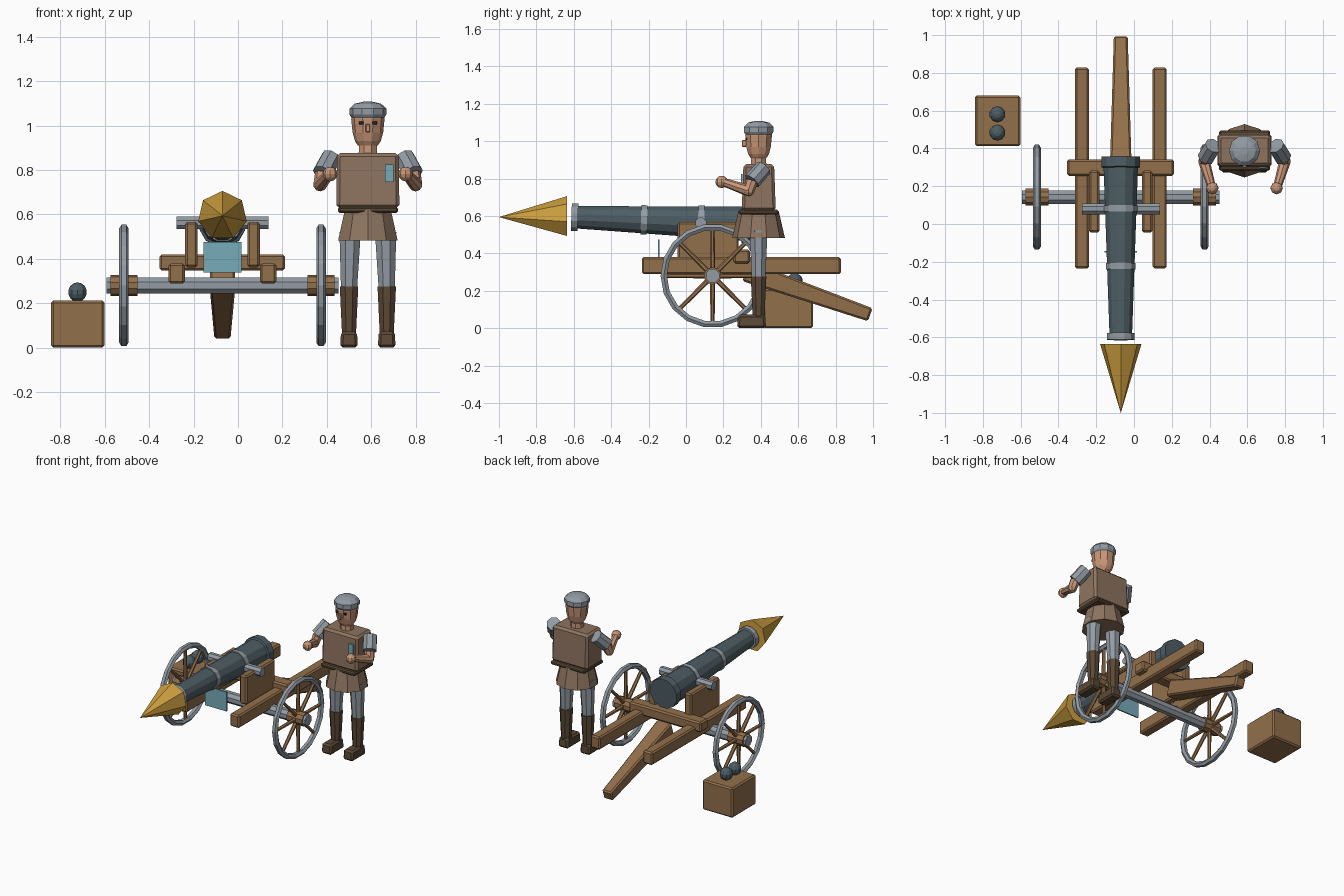
import bpy, bmesh, math
from mathutils import Vector

if "Cube" in bpy.data.objects:
    bpy.data.objects.remove(bpy.data.objects["Cube"])


def material(name, rgb):
    m = bpy.data.materials.new(name)
    m.diffuse_color = (*rgb, 1)
    m.use_nodes = True
    m.node_tree.nodes["Principled BSDF"].inputs["Base Color"].default_value = m.diffuse_color
    return m


WOOD = material("wood", (0.29, 0.16, 0.07))
IRON = material("pale_iron", (0.29, 0.33, 0.37))
GUN = material("gunmetal", (0.075, 0.112, 0.128))
GOLD = material("gold", (0.62, 0.35, 0.05))
TEAL = material("teal", (0.18, 0.41, 0.49))
TUNIC = material("tunic_brown", (0.27, 0.175, 0.115))
SKIN = material("skin", (0.58, 0.31, 0.185))
BOOT = material("boot_leather", (0.105, 0.066, 0.036))
DARK = material("dark", (0.02, 0.015, 0.012))


def finish(name, bm, mat, bevel=0):
    bmesh.ops.recalc_face_normals(bm, faces=bm.faces[:])
    me = bpy.data.meshes.new(name)
    bm.to_mesh(me)
    bm.free()
    me.materials.append(mat)
    ob = bpy.data.objects.new(name, me)
    bpy.context.collection.objects.link(ob)
    if bevel:
        mod = ob.modifiers.new("bevel", 'BEVEL')
        mod.width = bevel
        mod.segments = 1
    return ob


def box(name, x, y, z, mat, bevel=0.01, taper=(1, 1)):
    """Box from x, y and z ranges; taper scales the top face."""
    bm = bmesh.new()
    bmesh.ops.create_cube(bm, size=1)
    for v in bm.verts:
        k = taper if v.co.z > 0 else (1, 1)
        v.co = ((x[0] + x[1]) / 2 + v.co.x * (x[1] - x[0]) * k[0],
                (y[0] + y[1]) / 2 + v.co.y * (y[1] - y[0]) * k[1],
                (z[0] + z[1]) / 2 + v.co.z * (z[1] - z[0]))
    return finish(name, bm, mat, bevel)


def loft(name, a, b, profile, sides, mat, phase=0.0, squash=1.0, bevel=0):
    """Rings of (position 0-1, radius) along the line a-b."""
    a, b = Vector(a), Vector(b)
    axis = (b - a).normalized()
    ref = Vector((0, 0, 1)) if abs(axis.z) < 0.9 else Vector((0, -1, 0))
    u = (ref - axis * ref.dot(axis)).normalized()
    w = axis.cross(u) * squash
    bm = bmesh.new()
    rings = []
    for t, r in profile:
        c = a.lerp(b, t)
        ring = []
        for i in range(sides):
            ang = 2 * math.pi * (i + phase) / sides
            ring.append(bm.verts.new(c + r * (u * math.cos(ang) + w * math.sin(ang))))
        rings.append(ring)
    for p, q in zip(rings, rings[1:]):
        for i in range(sides):
            j = (i + 1) % sides
            bm.faces.new((p[i], p[j], q[j], q[i]))
    bm.faces.new(rings[0])
    bm.faces.new(rings[-1])
    bmesh.ops.remove_doubles(bm, verts=bm.verts[:], dist=0.0003)
    return finish(name, bm, mat, bevel)


def rod(name, a, b, r0, r1, sides, mat, phase=0.0):
    return loft(name, a, b, [(0, r0), (1, r1)], sides, mat, phase)


def ball(name, c, r, mat, seg=10, rings=7):
    bm = bmesh.new()
    bmesh.ops.create_uvsphere(bm, u_segments=seg, v_segments=rings, radius=r)
    bmesh.ops.translate(bm, verts=bm.verts[:], vec=c)
    return finish(name, bm, mat)


def wheel_rim(name, c, R, r, mat, n=18, m=6):
    bm = bmesh.new()
    rings = []
    for i in range(n):
        A = 2 * math.pi * i / n
        ring = []
        for k in range(m):
            B = 2 * math.pi * (k + 0.5) / m
            d = R + r * math.cos(B)
            ring.append(bm.verts.new((c[0] + r * 1.1 * math.sin(B), c[1] + d * math.cos(A), c[2] + d * math.sin(A))))
        rings.append(ring)
    for i in range(n):
        p, q = rings[i], rings[(i + 1) % n]
        for k in range(m):
            j = (k + 1) % m
            bm.faces.new((p[k], p[j], q[j], q[k]))
    return finish(name, bm, mat)


# ---- Cannon barrel, slightly raised at the muzzle ----
CX = -0.07
Y0, Y1, Z0, Z1 = -0.61, 0.355, 0.594, 0.557


def on_axis(y):
    return (CX, y, Z0 + (Z1 - Z0) * (y - Y0) / (Y1 - Y0))


loft("barrel", on_axis(Y0), on_axis(Y1),
     [(0, 0.061), (0.94, 0.094), (0.945, 0.106), (1, 0.106)], 12, GUN, 0.5)
for name, y0, y1, r in (("muzzle_ring", -0.613, -0.578, 0.076),
                        ("front_band", -0.241, -0.208, 0.081),
                        ("rear_band", 0.064, 0.097, 0.092)):
    rod(name, on_axis(y0), on_axis(y1), r, r, 12, IRON, 0.5)
rod("trunnion", (-0.276, 0.08, 0.562), (0.138, 0.08, 0.562), 0.031, 0.031, 8, IRON, 0.5)

# Pointed golden bolt ahead of the muzzle
rod("bolt_tip", (CX, -0.636, 0.594), (CX, -1.0, 0.594), 0.112, 0.0002, 7, GOLD)

# ---- Carriage ----
for s, side in ((-1, "left"), (1, "right")):
    def sx(a, b):
        return sorted((CX + s * a, CX + s * b))
    box(side + "_rail", sx(0.169, 0.243), (-0.236, 0.828), (0.289, 0.38), WOOD)
    box(side + "_cheek", sx(0.112, 0.168), (-0.045, 0.282), (0.362, 0.567), WOOD)
    # Wheels
    wx, wy, wz = CX + s * 0.444, 0.142, 0.28
    wheel_rim(side + "_wheel_rim", (wx, wy, wz), 0.261, 0.0195, IRON)
    rod(side + "_wheel_hub", (wx - 0.061, wy, wz), (wx + 0.061, wy, wz), 0.047, 0.047, 10, WOOD)
    for i in range(8):
        A = math.pi * i / 4
        d = Vector((0, math.cos(A), math.sin(A)))
        c = Vector((wx, wy, wz))
        rod(f"{side}_spoke_{i + 1}", c + d * 0.03, c + d * 0.255, 0.014, 0.011, 6, WOOD)
rod("axle", (-0.593, 0.142, 0.28), (0.453, 0.142, 0.28), 0.039, 0.039, 8, IRON, 0.5)
box("cross_beam", (-0.354, 0.212), (0.255, 0.342), (0.347, 0.42), WOOD)
box("front_plate", (-0.155, 0.016), (-0.151, -0.142), (0.338, 0.475), TEAL, 0)
loft("trail", (CX, 0.32, 0.305), (CX, 0.985, 0.072), [(0, 0.08), (1, 0.052)], 4, WOOD, 0.5, 1.0, 0.01)

# ---- Ammunition ----
box("ammo_crate", (-0.842, -0.602), (0.412, 0.68), (0, 0.212), WOOD)
for i, y in enumerate((0.484, 0.581)):
    ball(f"cannonball_{i + 1}", (-0.723, y, 0.25), 0.044, GUN)

# ---- Gunner ----
PX, PY = 0.585, 0.388
for s, side in ((-1, "left"), (1, "right")):
    lx = PX + s * 0.085
    box(side + "_foot", (lx - 0.04, lx + 0.04), (0.273, 0.428), (0, 0.072), BOOT, 0.012, (0.9, 0.94))
    rod(side + "_boot", (lx, PY, 0.04), (lx, PY, 0.275), 0.033, 0.045, 8, BOOT, 0.5)
    rod(side + "_leg", (lx, PY, 0.26), (PX + s * 0.08, PY, 0.52), 0.039, 0.052, 8, IRON, 0.5)
    # Bent arm with a short sleeve
    shoulder = (PX + s * 0.165, 0.415, 0.858)
    cuff = (PX + s * 0.204, 0.352, 0.785)
    elbow = (PX + s * 0.215, 0.335, 0.735)
    wrist = (PX + s * 0.178, 0.21, 0.778)
    rod(side + "_sleeve", shoulder, cuff, 0.046, 0.047, 8, IRON, 0.5)
    rod(side + "_upper_arm", cuff, elbow, 0.034, 0.03, 8, SKIN)
    ball(side + "_elbow", elbow, 0.031, SKIN, 8, 5)
    rod(side + "_forearm", elbow, wrist, 0.031, 0.023, 8, SKIN)
    ball(side + "_hand", (PX + s * 0.17, 0.19, 0.782), 0.033, SKIN, 8, 6)
    # Eyes
    ex = PX + s * 0.029
    box(side + "_eye", (ex - 0.011, ex + 0.011), (0.317, 0.325), (1.005, 1.018), DARK, 0)

loft("tunic_skirt", (PX, PY, 0.482), (PX, PY, 0.625), [(0, 0.141), (1, 0.108)], 10, TUNIC)
box("belt", (0.451, 0.721), (0.282, 0.495), (0.607, 0.634), BOOT, 0.008)
box("torso", (0.443, 0.727), (0.298, 0.48), (0.628, 0.877), TUNIC, 0.015, (0.98, 0.9))
box("chest_badge", (0.662, 0.7), (0.293, 0.302), (0.747, 0.824), TEAL, 0)
rod("neck", (PX, PY, 0.86), (PX, PY, 0.945), 0.045, 0.043, 8, SKIN, 0.5)
loft("head", (PX, PY, 0.91), (PX, PY, 1.08),
     [(0, 0.045), (0.12, 0.058), (0.35, 0.069), (0.7, 0.075), (1, 0.068)], 10, SKIN, 0.5)
box("nose", (PX - 0.01, PX + 0.01), (0.3, 0.325), (0.97, 1.007), SKIN, 0.003)
loft("cap", (PX, PY, 1.03), (PX, PY, 1.108),
     [(0, 0.07), (0.25, 0.083), (0.6, 0.083), (0.88, 0.06), (1, 0.02)], 10, IRON, 0.5)
